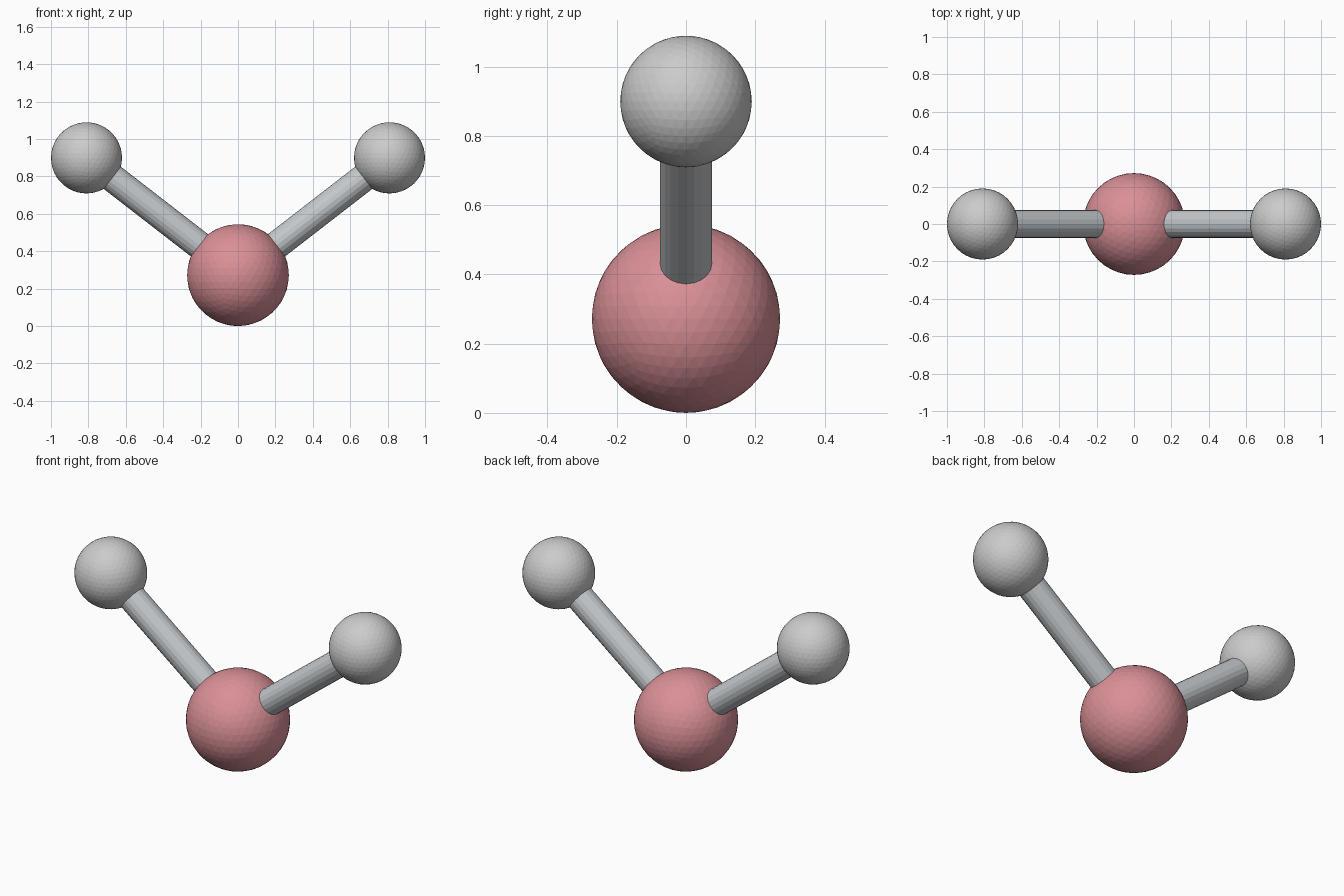
import bpy
from math import radians, sin, cos
from mathutils import Vector

if "Cube" in bpy.data.objects:
    bpy.data.objects.remove(bpy.data.objects["Cube"])


def material(name, color):
    m = bpy.data.materials.new(name)
    m.diffuse_color = color
    m.use_nodes = True
    m.node_tree.nodes["Principled BSDF"].inputs["Base Color"].default_value = m.diffuse_color
    return m


red = material("red", (0.70, 0.28, 0.31, 1))
light_grey = material("light_grey", (0.75, 0.75, 0.75, 1))
bond_grey = material("bond_grey", (0.55, 0.58, 0.60, 1))


def ball(name, center, radius, mat):
    bpy.ops.mesh.primitive_ico_sphere_add(subdivisions=4, radius=radius, location=center)
    ob = bpy.context.object
    ob.name = name
    ob.data.materials.append(mat)


def rod(name, start, end, radius, mat):
    d = end - start
    bpy.ops.mesh.primitive_cylinder_add(vertices=20, radius=radius, depth=d.length,
                                        location=(start + end) / 2)
    ob = bpy.context.object
    ob.name = name
    ob.rotation_euler = d.to_track_quat('Z', 'Y').to_euler()
    ob.data.materials.append(mat)


# Central atom resting on the ground
R, r = 0.272, 0.19
center = Vector((0, 0, R))
ball("central_atom", center, R, red)

# Two outer atoms and their bonds, mirrored at the bent molecule angle
half_angle = radians(104.5 / 2)
length = (1 - r) / sin(half_angle)
for side, s in (("left", -1), ("right", 1)):
    tip = center + length * Vector((s * sin(half_angle), 0, cos(half_angle)))
    ball(side + "_outer_atom", tip, r, light_grey)
    rod(side + "_bond", center, tip, 0.075, bond_grey)
